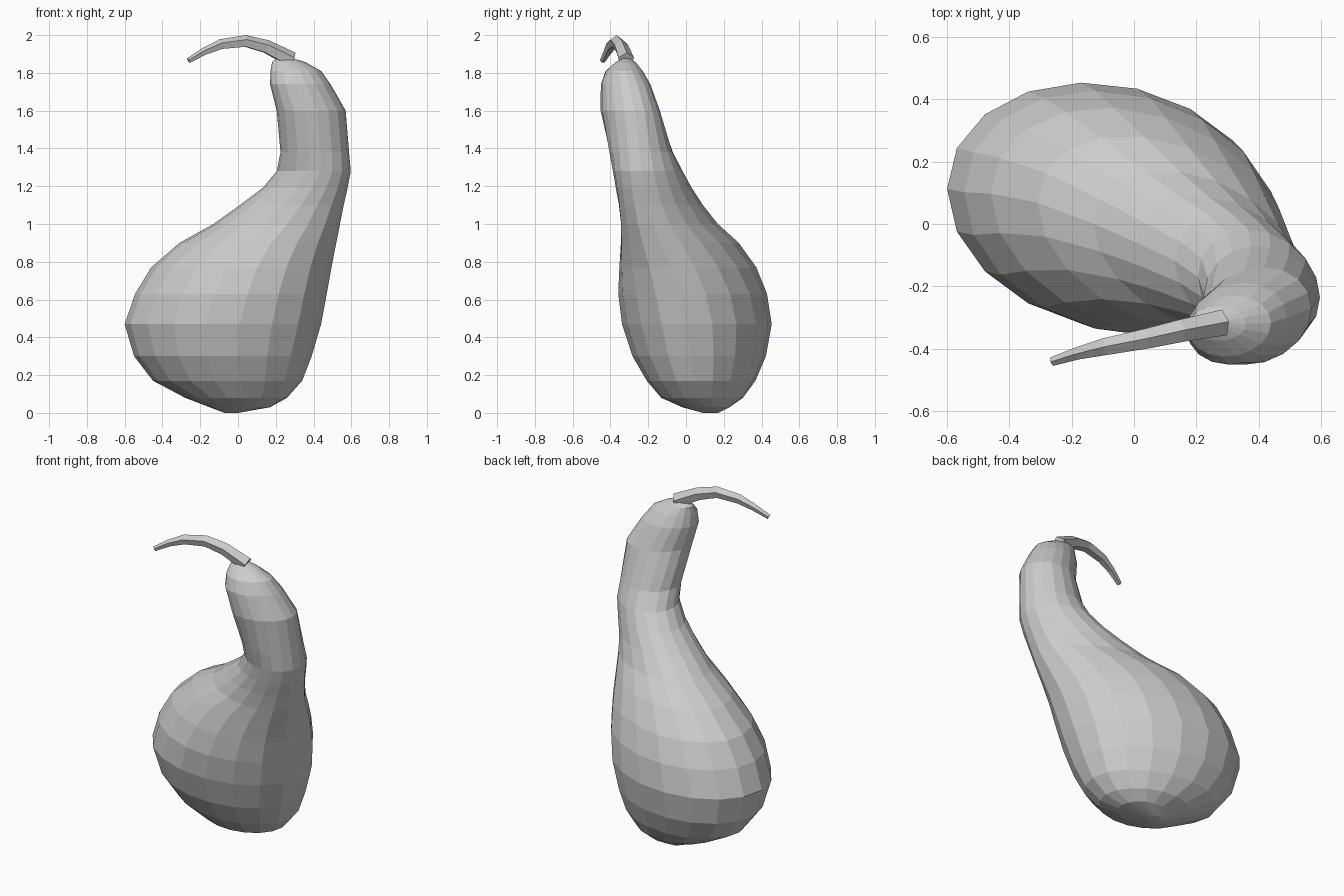
import bpy, bmesh
from math import sin, cos, pi, sqrt
from mathutils import Vector


def loft(name, rings):
    """Skin a list of equal-sized point rings and close both ends."""
    bm = bmesh.new()
    loops = [[bm.verts.new(p) for p in ring] for ring in rings]
    n = len(loops[0])
    for a, b in zip(loops, loops[1:]):
        for i in range(n):
            j = (i + 1) % n
            bm.faces.new((a[i], a[j], b[j], b[i]))
    bm.faces.new(loops[0][::-1])
    bm.faces.new(loops[-1])
    bmesh.ops.recalc_face_normals(bm, faces=bm.faces)
    mesh = bpy.data.meshes.new(name)
    bm.to_mesh(mesh)
    bm.free()
    obj = bpy.data.objects.new(name, mesh)
    bpy.context.collection.objects.link(obj)
    return obj


# Gourd: horizontal skewed ellipses (z, x min, x max, y min, y max, skew)
SECTIONS = [
    (0.00, -0.07, 0.00, 0.09, 0.17, 0.0),
    (0.03, -0.15, 0.17, -0.02, 0.23, -0.05),
    (0.08, -0.28, 0.26, -0.13, 0.30, -0.1),
    (0.17, -0.45, 0.34, -0.205, 0.365, -0.13),
    (0.30, -0.55, 0.39, -0.28, 0.42, -0.13),
    (0.47, -0.60, 0.44, -0.335, 0.45, -0.14),
    (0.63, -0.545, 0.47, -0.355, 0.425, -0.17),
    (0.77, -0.46, 0.495, -0.35, 0.37, -0.24),
    (0.90, -0.31, 0.52, -0.345, 0.28, -0.32),
    (1.00, -0.13, 0.54, -0.345, 0.17, -0.34),
    (1.10, 0.01, 0.56, -0.355, 0.09, -0.32),
    (1.19, 0.13, 0.58, -0.37, 0.03, -0.26),
    (1.28, 0.205, 0.597, -0.385, -0.02, -0.18),
    (1.38, 0.225, 0.588, -0.405, -0.07, -0.05),
    (1.60, 0.205, 0.57, -0.45, -0.14, 0.15),
    (1.74, 0.17, 0.49, -0.45, -0.19, 0.15),
    (1.81, 0.172, 0.44, -0.425, -0.23, 0.1),
    (1.855, 0.18, 0.36, -0.375, -0.265, 0.0),
    (1.875, 0.20, 0.30, -0.345, -0.29, 0.0),
]
SIDES = 18


def section(z, x0, x1, y0, y1, skew):
    cx, cy, hx, hy = (x0 + x1) / 2, (y0 + y1) / 2, (x1 - x0) / 2, (y1 - y0) / 2
    angles = [2 * pi * i / SIDES for i in range(SIDES)]
    return [(cx + hx * cos(t),
             cy + hy * 1.01 * (skew * cos(t) + sqrt(1 - skew * skew) * sin(t)), z)
            for t in angles]


loft("gourd_body", [section(*s) for s in SECTIONS])

# Stem: tapered five-sided tube along an arc (x, y, z, radius)
PATH = [
    (0.285, -0.317, 1.868, 0.044), (0.15, -0.343, 1.937, 0.038),
    (0.04, -0.368, 1.966, 0.034), (-0.09, -0.393, 1.95, 0.029),
    (-0.18, -0.415, 1.912, 0.021), (-0.262, -0.441, 1.865, 0.015),
]
points = [Vector(p[:3]) for p in PATH]
rings = []
for k, p in enumerate(points):
    along = (points[min(k + 1, len(points) - 1)] - points[max(k - 1, 0)]).normalized()
    side = along.cross(Vector((0, 0, 1))).normalized()
    up = side.cross(along)
    r = PATH[k][3]
    rings.append([p + r * (side * cos(a) + up * sin(a))
                  for a in (pi / 2 + 2 * pi * i / 5 for i in range(5))])
loft("stem", rings)
